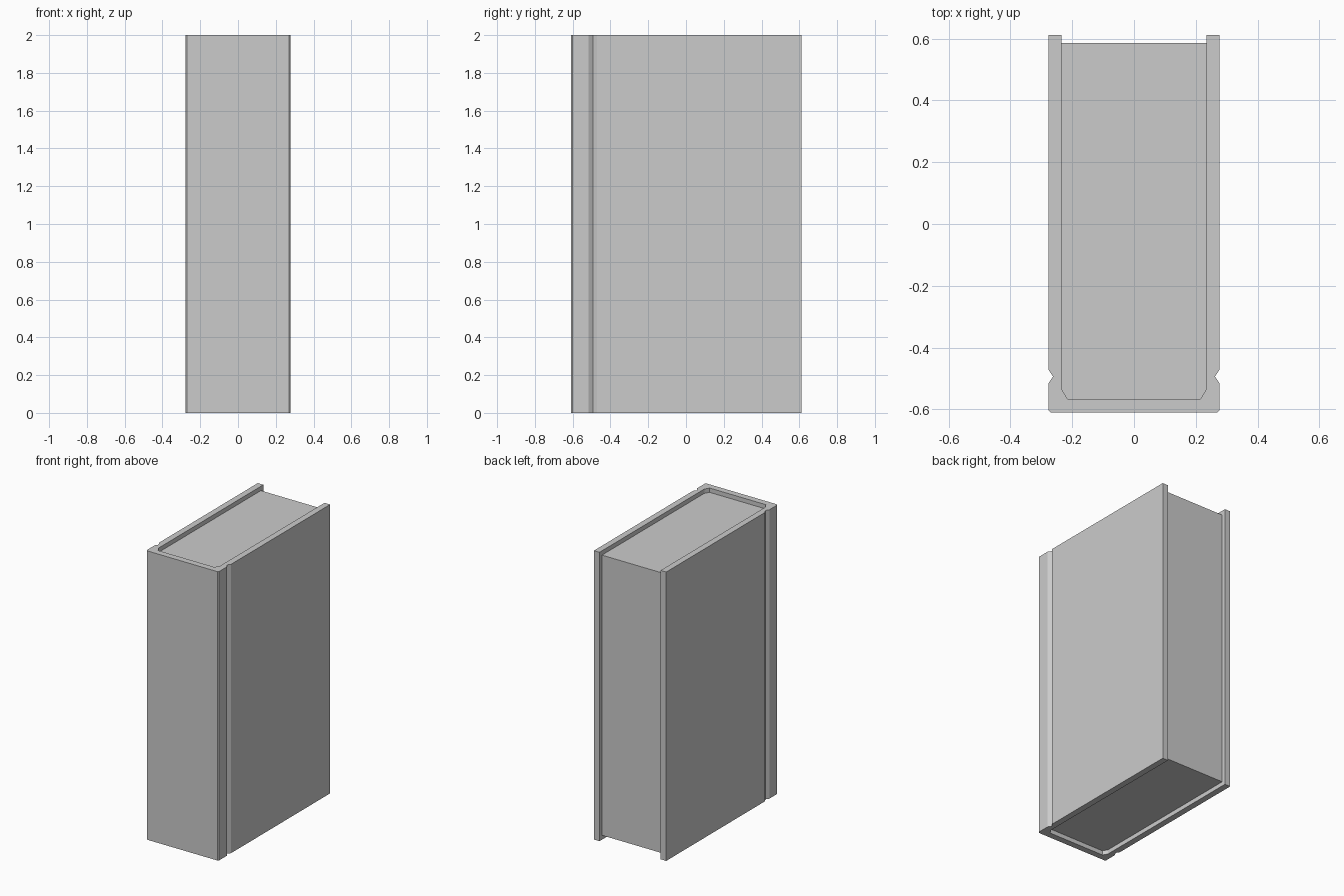
import bpy, bmesh

if "Cube" in bpy.data.objects:
    bpy.data.objects.remove(bpy.data.objects["Cube"])

HEIGHT = 2.0
INSET = 0.03  # pages sit below the cover's top and bottom edges


def mirrored(half):
    """Complete a right-hand outline with its left-hand mirror image."""
    return half + [(-x, y) for x, y in reversed(half)]


def extrude_profile(name, points, z0, z1):
    """Extrude a counter-clockwise plan outline between two heights."""
    bm = bmesh.new()
    face = bm.faces.new([bm.verts.new((x, y, z0)) for x, y in points])
    result = bmesh.ops.extrude_face_region(bm, geom=[face], use_keep_orig=True)
    top = [g for g in result["geom"] if isinstance(g, bmesh.types.BMVert)]
    bmesh.ops.translate(bm, verts=top, vec=(0, 0, z1 - z0))
    bmesh.ops.recalc_face_normals(bm, faces=bm.faces)
    mesh = bpy.data.meshes.new(name)
    bm.to_mesh(mesh)
    bm.free()
    obj = bpy.data.objects.new(name, mesh)
    bpy.context.collection.objects.link(obj)
    return obj


# Inner outline of the right half, spine to open edge
inner = [(0.215, -0.566), (0.234, -0.534)]

# Cover: spine with chamfered corners, hinge grooves and two boards
outer = [(0.269, -0.61), (0.277, -0.602), (0.277, -0.516), (0.262, -0.493),
         (0.277, -0.471), (0.277, 0.612)]
half_cover = outer + [(0.234, 0.612)] + inner[::-1]
extrude_profile("cover", mirrored(half_cover), 0, HEIGHT)

# Page block filling the cover, recessed on its three open sides
extrude_profile("pages", mirrored(inner + [(0.234, 0.585)]),
                INSET, HEIGHT - INSET)
